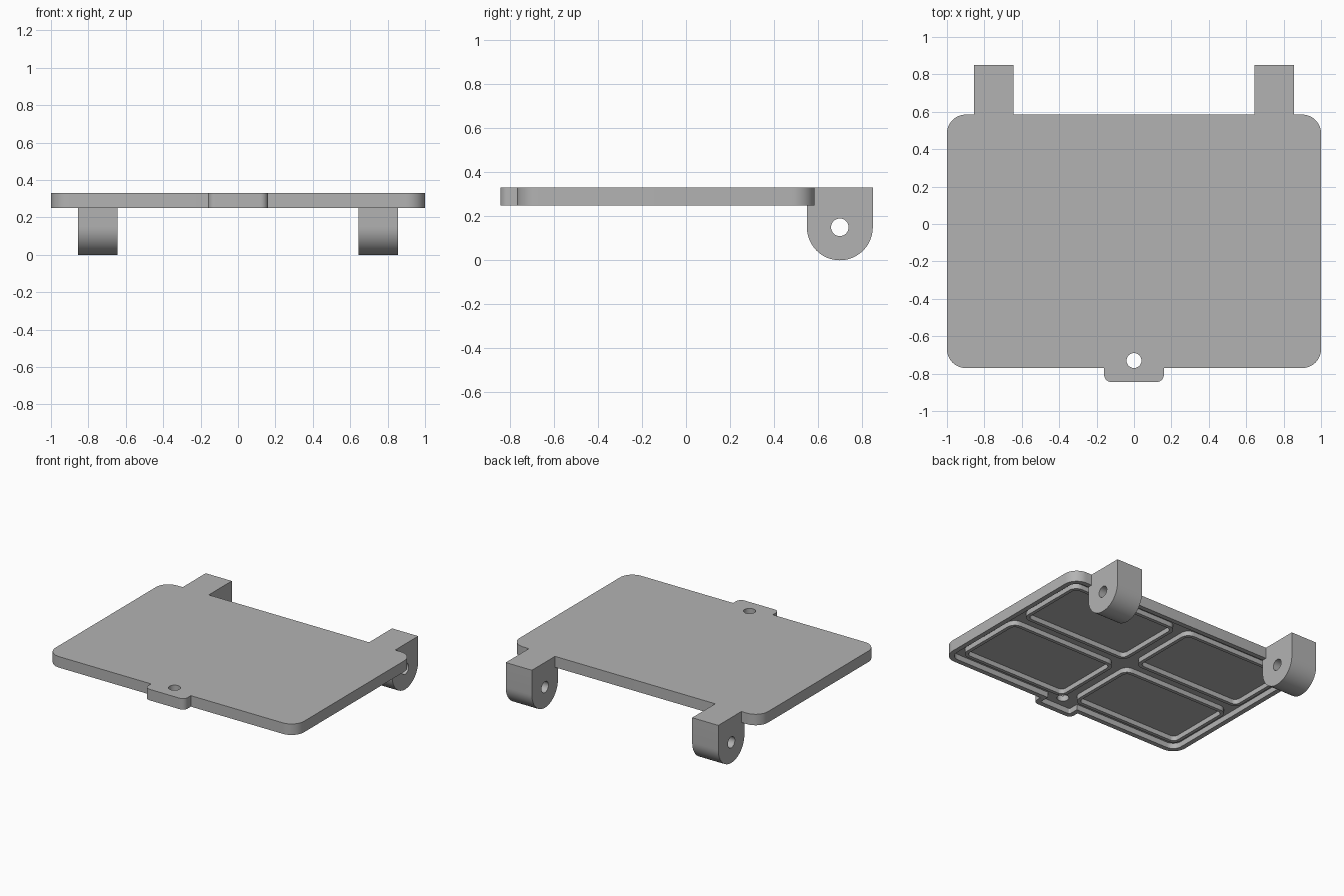
import bpy, bmesh, math
from mathutils import Vector, Matrix

cube = bpy.data.objects.get("Cube")
if cube:
    bpy.data.objects.remove(cube, do_unlink=True)

grey = bpy.data.materials.new("plain grey")
grey.use_nodes = True
COLOUR = (0.45, 0.45, 0.45, 1)
grey.diffuse_color = COLOUR
grey.node_tree.nodes["Principled BSDF"].inputs["Base Color"].default_value = COLOUR


def fillet(corners, steps=10):
    """Round each (x, y, radius) corner of a closed outline."""
    out = []
    for i, (x, y, r) in enumerate(corners):
        p = Vector((x, y))
        if r == 0:
            out.append(p)
            continue
        a = (Vector(corners[i - 1][:2]) - p).normalized()
        b = (Vector(corners[(i + 1) % len(corners)][:2]) - p).normalized()
        centre = p + (a + b) * r          # all corners are right angles
        for k in range(steps + 1):
            t = math.pi / 2 * k / steps
            out.append(centre - b * r * math.cos(t) - a * r * math.sin(t))
    return out


def box_outline(x0, x1, y0, y1, r):
    return fillet([(x0, y0, r), (x1, y0, r), (x1, y1, r), (x0, y1, r)])


def circle(cx, cy, r, n=32):
    return [Vector((cx + r * math.cos(math.tau * k / n),
                    cy + r * math.sin(math.tau * k / n))) for k in range(n)]


def prism(name, outline, low, high, along_x=False):
    """Extrude an outline along z, or a (y, z) profile along x."""
    bm = bmesh.new()
    face = bm.faces.new([bm.verts.new((p.x, p.y, low)) for p in outline])
    top = bmesh.ops.extrude_face_region(bm, geom=[face])["geom"]
    verts = [v for v in top if isinstance(v, bmesh.types.BMVert)]
    bmesh.ops.translate(bm, verts=verts, vec=(0, 0, high - low))
    if along_x:
        turn = Matrix(((0, 0, 1), (1, 0, 0), (0, 1, 0))).to_4x4()
        bmesh.ops.transform(bm, matrix=turn, verts=bm.verts)
    bmesh.ops.recalc_face_normals(bm, faces=bm.faces)
    mesh = bpy.data.meshes.new(name)
    bm.to_mesh(mesh)
    bm.free()
    mesh.materials.append(grey)
    obj = bpy.data.objects.new(name, mesh)
    bpy.context.collection.objects.link(obj)
    return obj


def cut(obj, cutter):
    """Subtract the cutter and throw it away."""
    mod = obj.modifiers.new("cut", "BOOLEAN")
    mod.operation, mod.solver, mod.object = "DIFFERENCE", "EXACT", cutter
    bpy.context.view_layer.objects.active = obj
    bpy.ops.object.modifier_apply(modifier=mod.name)
    bpy.data.objects.remove(cutter, do_unlink=True)


def smooth(obj):
    bpy.ops.object.select_all(action="DESELECT")
    obj.select_set(True)
    bpy.context.view_layer.objects.active = obj
    bpy.ops.object.shade_smooth_by_angle(angle=math.radians(30))


BOTTOM, TOP, CEILING = 0.25, 0.33, 0.29
FRONT, BACK = -0.77, 0.585


def lid_outline(inset):
    """Rounded plate with a small latch tab on its front edge."""
    x, f, b, r = 1 - inset, FRONT + inset, BACK - inset, 0.1 - inset
    tx, tf, tr = 0.16 - inset, -0.845 + inset, max(0.04 - inset, 0.01)
    return fillet([(-x, f, r), (-tx, f, 0), (-tx, tf, tr), (tx, tf, tr),
                   (tx, f, 0), (x, f, r), (x, b, r), (-x, b, r)])


# Lid: hollow underneath, with a hole by the tab
lid = prism("lid", lid_outline(0), BOTTOM, TOP)
cut(lid, prism("cavity", lid_outline(0.035), BOTTOM - 0.1, CEILING))
cut(lid, prism("latch_hole", circle(0, -0.73, 0.04), 0.2, 0.4))
smooth(lid)

# Four raised frames on the underside
mid_y = (FRONT + BACK) / 2
WALL, GAP, WIDE, DEEP = 0.025, 0.045, 0.92, 0.585
for sx, side in ((1, "left"), (-1, "right")):
    for sy, end in ((1, "back"), (-1, "front")):
        x0, x1 = sorted((sx * GAP, sx * WIDE))
        y0, y1 = sorted((mid_y + sy * GAP, mid_y + sy * DEEP))
        frame = prism(f"frame_{end}_{side}", box_outline(x0, x1, y0, y1, 0.06),
                      BOTTOM + 0.005, CEILING + 0.005)
        cut(frame, prism("pocket", box_outline(x0 + WALL, x1 - WALL, y0 + WALL,
                                               y1 - WALL, 0.035), 0.2, 0.4))
        smooth(frame)

# Hinge lugs: round-bottomed, notched to fit under the back rim
lug_y, lug_r = 0.70, 0.15
lug = [Vector((lug_y - lug_r * math.cos(math.pi * k / 24),
               lug_r - lug_r * math.sin(math.pi * k / 24))) for k in range(25)]
lug += [Vector(p) for p in ((lug_y + lug_r, TOP), (BACK, TOP),
                            (BACK, BOTTOM), (lug_y - lug_r, BOTTOM))]
for side, x in (("left", 0.75), ("right", -0.75)):
    hinge = prism(f"hinge_lug_{side}", lug, x - 0.105, x + 0.105, along_x=True)
    cut(hinge, prism("pin_hole", circle(lug_y, lug_r, 0.04), x - 0.2, x + 0.2,
                     along_x=True))
    smooth(hinge)
